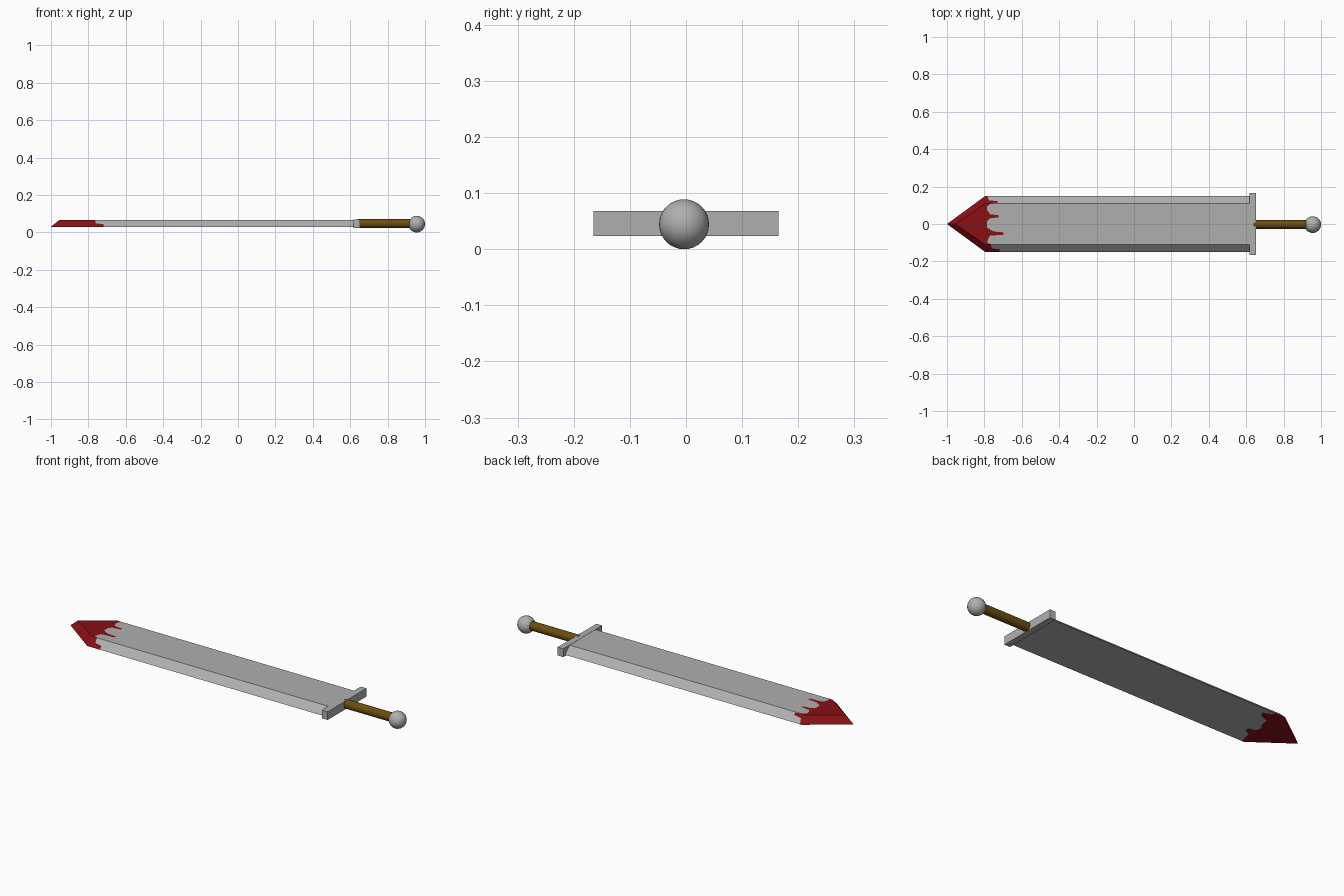
import bpy, bmesh, math

if "Cube" in bpy.data.objects:
    bpy.data.objects.remove(bpy.data.objects["Cube"])


def material(name, rgb):
    m = bpy.data.materials.new(name)
    m.diffuse_color = (*rgb, 1)
    m.use_nodes = True
    m.node_tree.nodes["Principled BSDF"].inputs["Base Color"].default_value = m.diffuse_color
    return m


STEEL = material("steel grey", (0.43, 0.43, 0.43))
RED = material("dark red", (0.25, 0.005, 0.007))
BROWN = material("grip brown", (0.15, 0.075, 0.005))

# Blade dimensions: wide flat bottom, narrower flat top, sloping edges
HALF, INNER = 0.15, 0.11
Z0, Z1 = 0.03, 0.067
SHOULDER, TIP, TIP_TOP, END = -0.795, -1.0, -0.955, 0.635

# Ragged paint limit as (y, x) on the top and the bottom
TOP_EDGE = [(-.15, -.72), (-.135, -.72), (-.13, -.76), (-.11, -.765), (-.10, -.785),
            (-.08, -.78), (-.062, -.77), (-.058, -.70), (-.045, -.695), (-.04, -.75),
            (-.02, -.785), (0, -.785), (.015, -.785), (.03, -.77), (.035, -.725),
            (.047, -.725), (.052, -.77), (.075, -.785), (.095, -.785), (.11, -.765),
            (.113, -.73), (.122, -.73), (.127, -.775), (.15, -.785)]
BOTTOM_EDGE = [(-.15, -.785), (-.12, -.775), (-.08, -.765), (-.06, -.73), (-.04, -.73),
               (-.03, -.77), (0, -.775), (.03, -.755), (.07, -.75), (.09, -.70),
               (.115, -.685), (.13, -.73), (.15, -.74)]


def top_point(y):
    """Height and painted start of the upper surface at y."""
    a = abs(y)
    if a <= INNER:
        return Z1, TIP_TOP + (SHOULDER - TIP_TOP) * a / INNER
    return Z1 + (Z0 - Z1) * (a - INNER) / (HALF - INNER), SHOULDER


def bottom_point(y):
    return Z0, TIP + (SHOULDER - TIP) * abs(y) / HALF


def surface(bm, edge, point, flip):
    """Strips along the blade, each split at the ragged paint limit."""
    rows = []
    for y, xb in edge:
        z, xs = point(y)
        rows.append([bm.verts.new((x, y, z)) for x in (xs, xb, END)])
    for a, b in zip(rows, rows[1:]):
        for i in (0, 1):
            f = [a[i], a[i + 1], b[i + 1], b[i]]
            face = bm.faces.new(f[::-1] if flip else f)
            face.material_index = 1 - i


def make_object(name, bm, mats):
    me = bpy.data.meshes.new(name)
    bm.to_mesh(me)
    bm.free()
    for m in mats:
        me.materials.append(m)
    ob = bpy.data.objects.new(name, me)
    bpy.context.collection.objects.link(ob)
    return ob


# Blade
bm = bmesh.new()
surface(bm, TOP_EDGE, top_point, False)
surface(bm, BOTTOM_EDGE, bottom_point, True)
for s in (-1, 1):  # sloping faces of the point
    pts = [(TIP, 0, Z0), (SHOULDER, s * HALF, Z0), (SHOULDER, s * INNER, Z1), (TIP_TOP, 0, Z1)]
    if s > 0:
        pts.reverse()
    bm.faces.new([bm.verts.new(p) for p in pts]).material_index = 1
bmesh.ops.remove_doubles(bm, verts=bm.verts, dist=1e-5)
make_object("blade", bm, [STEEL, RED])

# Guard
bpy.ops.mesh.primitive_cube_add(size=1, location=(0.634, 0, 0.0458))
guard = bpy.context.object
guard.name = "guard"
guard.scale = (0.034, 0.33, 0.0445)
guard.data.materials.append(STEEL)

# Grip
bpy.ops.mesh.primitive_cylinder_add(vertices=32, radius=0.0235, depth=0.29,
                                    location=(0.785, -0.002, 0.0475),
                                    rotation=(0, math.pi / 2, 0))
grip = bpy.context.object
grip.name = "grip"
grip.data.materials.append(BROWN)
bpy.ops.object.shade_smooth_by_angle()

# Pommel
bpy.ops.mesh.primitive_uv_sphere_add(segments=32, ring_count=16, radius=0.0445,
                                     location=(0.9555, -0.0035, 0.0445))
pommel = bpy.context.object
pommel.name = "pommel"
pommel.data.materials.append(STEEL)
bpy.ops.object.shade_smooth_by_angle()
